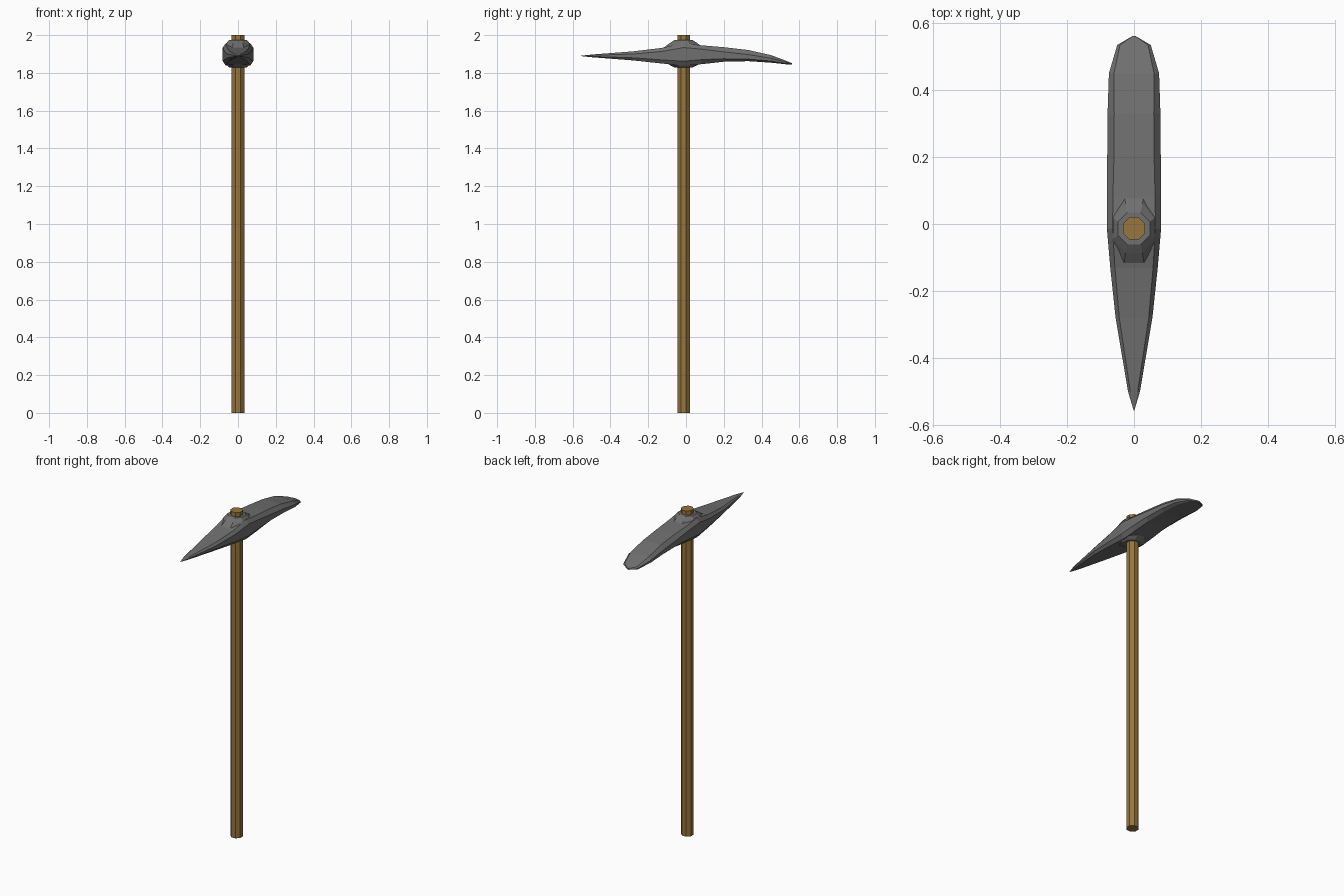
import bpy, bmesh, math

def material(name, rgb):
    m = bpy.data.materials.new(name)
    m.diffuse_color = (*rgb, 1)
    return m

def finish(name, bm, mat):
    bmesh.ops.recalc_face_normals(bm, faces=bm.faces)
    me = bpy.data.meshes.new(name)
    bm.to_mesh(me)
    bm.free()
    me.materials.append(mat)
    ob = bpy.data.objects.new(name, me)
    bpy.context.collection.objects.link(ob)
    return ob

def bridge(bm, rings):
    # skin a list of equal-sized vertex rings and cap both ends
    loops = [[bm.verts.new(p) for p in r] for r in rings]
    n = len(loops[0])
    for a, b in zip(loops, loops[1:]):
        for i in range(n):
            j = (i + 1) % n
            bm.faces.new((a[i], a[j], b[j], b[i]))
    bm.faces.new(loops[0])
    bm.faces.new(loops[-1][::-1])

def octagon(z, rx, ry, yc=-0.013):
    return [(rx * math.cos(a), yc + ry * math.sin(a), z)
            for a in (math.pi / 8 + k * math.pi / 4 for k in range(8))]

wood = material("wood", (0.31, 0.18, 0.045))
iron = material("iron", (0.16, 0.16, 0.16))

# Octagonal handle
bm = bmesh.new()
bridge(bm, [octagon(0, 0.036, 0.036), octagon(2, 0.036, 0.036)])
finish("handle", bm, wood)

# Head: sections along y (y, half width, flat half width, bottom, top, side z, side half height)
sections = [
    (-0.557, 0.001, 0.0005, 1.889, 1.891, 1.890, 0.0005),
    (-0.50, 0.018, 0.011, 1.883, 1.897, 1.890, 0.003),
    (-0.28, 0.055, 0.044, 1.866, 1.914, 1.890, 0.010),
    (-0.13, 0.071, 0.057, 1.850, 1.932, 1.891, 0.022),
    (-0.013, 0.081, 0.064, 1.838, 1.958, 1.898, 0.036),
    (0.08, 0.081, 0.063, 1.846, 1.946, 1.898, 0.028),
    (0.20, 0.080, 0.060, 1.859, 1.936, 1.893, 0.018),
    (0.33, 0.079, 0.059, 1.862, 1.921, 1.885, 0.012),
    (0.45, 0.075, 0.060, 1.854, 1.894, 1.870, 0.007),
    (0.535, 0.050, 0.042, 1.845, 1.862, 1.853, 0.004),
    (0.562, 0.004, 0.003, 1.843, 1.851, 1.847, 0.002),
]
bm = bmesh.new()
bridge(bm, [[(w, y, s - h), (w, y, s + h), (f, y, t), (-f, y, t),
             (-w, y, s + h), (-w, y, s - h), (-f, y, b), (f, y, b)]
            for y, w, f, b, t, s, h in sections])
finish("pick_head", bm, iron)

# Raised collar around the handle, above and below the head
bm = bmesh.new()
bridge(bm, [octagon(1.829, 0.052, 0.052), octagon(1.842, 0.066, 0.08),
            octagon(1.865, 0.08, 0.12), octagon(1.930, 0.08, 0.12),
            octagon(1.957, 0.066, 0.08), octagon(1.974, 0.052, 0.052)])
finish("collar", bm, iron)
